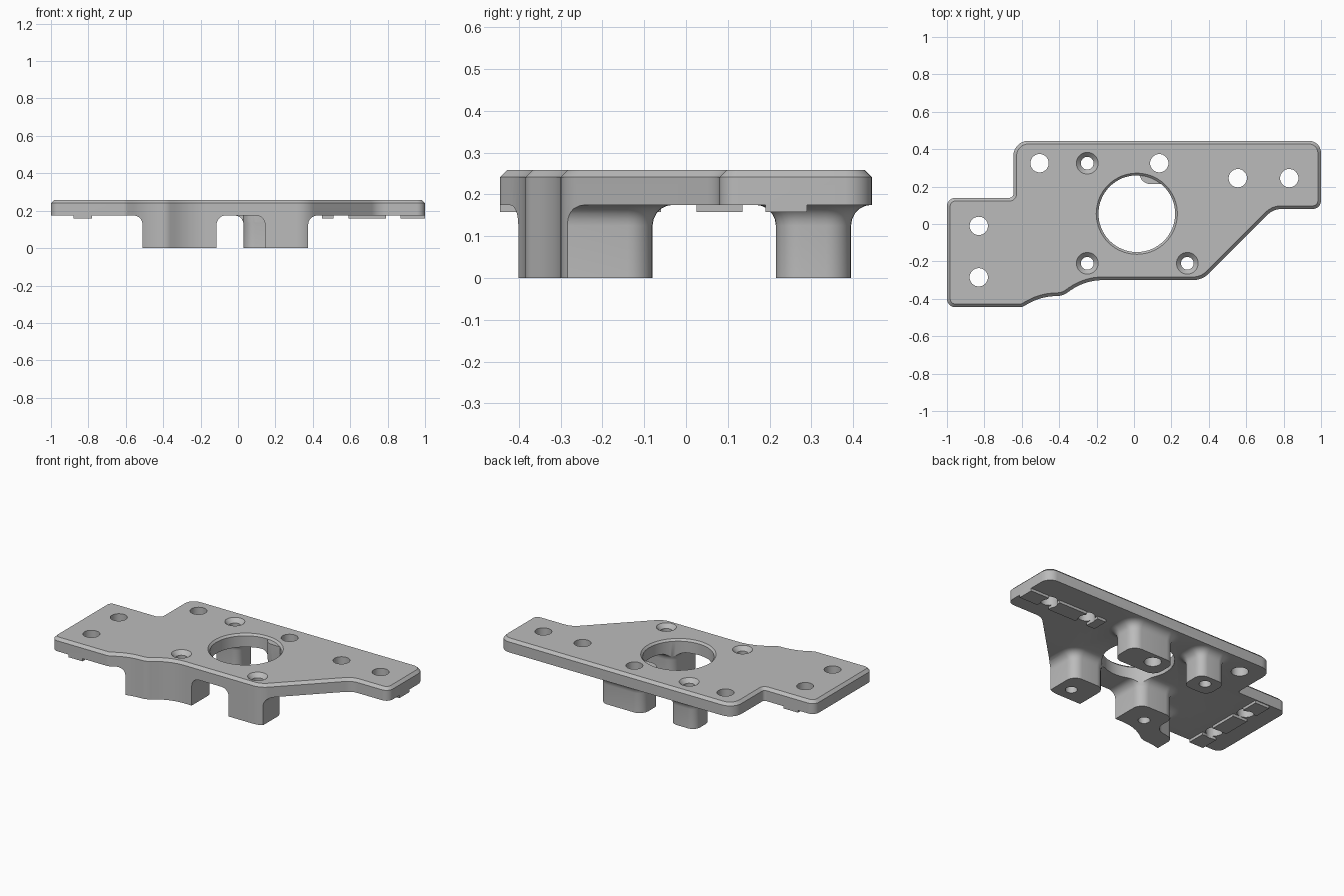
import bpy, bmesh, math
from mathutils import Vector

cube = bpy.data.objects.get("Cube")
if cube:
    bpy.data.objects.remove(cube, do_unlink=True)

BOTTOM, TOP = 0.175, 0.258
FLARE = 0.05

grey = bpy.data.materials.new("plain_grey")
grey.use_nodes = True
grey.diffuse_color = (0.5, 0.5, 0.5, 1)
grey.node_tree.nodes["Principled BSDF"].inputs["Base Color"].default_value = (0.5, 0.5, 0.5, 1)


def rounded(corners, steps=7):
    """Counter-clockwise polygon of (x, y, radius) with rounded corners."""
    out = []
    for i, (x, y, r) in enumerate(corners):
        p = Vector((x, y))
        a = (Vector(corners[i - 1][:2]) - p).normalized()
        b = (Vector(corners[(i + 1) % len(corners)][:2]) - p).normalized()
        if r == 0:
            out.append(p)
            continue
        half = a.angle(b) / 2
        centre = p + (a + b).normalized() * r / math.sin(half)
        start = p + a * r / math.tan(half) - centre
        end = p + b * r / math.tan(half) - centre
        sweep = start.angle(end)
        for k in range(steps + 1):
            t = k / steps
            out.append(centre + (start * math.sin((1 - t) * sweep)
                                 + end * math.sin(t * sweep)) / math.sin(sweep))
    return out


def offset(loop, d):
    """Move a counter-clockwise loop outward by d."""
    out = []
    for i, p in enumerate(loop):
        e = (p - loop[i - 1]).normalized()
        f = (loop[(i + 1) % len(loop)] - p).normalized()
        n, m = Vector((e.y, -e.x)), Vector((f.y, -f.x))
        out.append(p + (n + m) * d / (1 + n.dot(m)))
    return out


def loft(name, rings):
    """Solid through (loop, z) rings, capped at both ends."""
    bm = bmesh.new()
    layers = [[bm.verts.new((p.x, p.y, z)) for p in loop] for loop, z in rings]
    n = len(layers[0])
    for lo, hi in zip(layers, layers[1:]):
        for i in range(n):
            j = (i + 1) % n
            bm.faces.new((lo[i], lo[j], hi[j], hi[i]))
    bm.faces.new(layers[0][::-1])
    bm.faces.new(layers[-1])
    bmesh.ops.recalc_face_normals(bm, faces=bm.faces)
    mesh = bpy.data.meshes.new(name)
    bm.to_mesh(mesh)
    bm.free()
    ob = bpy.data.objects.new(name, mesh)
    mesh.materials.append(grey)
    bpy.context.collection.objects.link(ob)
    return ob


def rect(x0, x1, y0, y1, r=0.0):
    return rounded([(x0, y0, r), (x1, y0, r), (x1, y1, r), (x0, y1, r)])


def turned(name, x, y, profile, n=32):
    """Round solid from (radius, z) pairs."""
    ring = [Vector((math.cos(math.tau * k / n), math.sin(math.tau * k / n))) for k in range(n)]
    return loft(name, [([Vector((x, y)) + v * r for v in ring], z) for r, z in profile])


def combine(target, tool, operation):
    mod = target.modifiers.new("combine", "BOOLEAN")
    mod.operation, mod.solver, mod.object = operation, "EXACT", tool
    bpy.context.view_layer.objects.active = target
    bpy.ops.object.modifier_apply(modifier=mod.name)
    bpy.data.objects.remove(tool, do_unlink=True)


# Oversized slab that the outline later trims
body = loft("mounting_plate", [(rect(-1.2, 1.2, -0.7, 0.7), BOTTOM),
                               (rect(-1.2, 1.2, -0.7, 0.7), 0.4)])

# Bosses with flared roots
back_boss = rect(0.03, 0.335, 0.215, 0.395, 0.06)
bosses = {
    "back_boss": back_boss,
    "small_boss": rect(-0.34, -0.16, 0.235, 0.395, 0.05),
    "front_boss": rect(0.145, 0.375, -0.5, -0.08, 0.06),
    "scalloped_boss": rounded([(-0.51, -0.6, 0), (-0.115, -0.6, 0), (-0.115, -0.08, 0.06),
                               (-0.36, -0.08, 0.06), (-0.36, -0.24, 0.07), (-0.51, -0.27, 0.05)]),
}
for name, loop in bosses.items():
    rings = [(loop, 0)]
    for k in range(6):
        a = math.pi / 2 * k / 5
        rings.append((offset(loop, FLARE * (1 - math.cos(a))),
                      BOTTOM - FLARE + FLARE * math.sin(a)))
    rings.append((rings[-1][0], 0.2))
    combine(body, loft(name, rings), "UNION")

# Locating pads, split at the screw holes
pads = [(x0, x1, 0.19, 0.29) for x0, x1 in ((0.45, 0.51), (0.59, 0.79), (0.87, 1.1))]
pads += [(-0.88, -0.78, y0, y1) for y0, y1 in ((-0.6, -0.33), (-0.24, -0.06), (0.025, 0.135))]
for p in pads:
    combine(body, loft("pad", [(rect(*p), 0.158), (rect(*p), 0.2)]), "UNION")

# Plate outline with chamfered top edge
outline = rounded([
    (-1, -0.445, 0.045), (-0.6, -0.445, 0.05), (-0.5, -0.39, 0.3), (-0.38, -0.383, 0.08),
    (-0.26, -0.30, 0.3), (0.365, -0.30, 0.12), (0.745, 0.08, 0.1), (1, 0.08, 0.045),
    (1, 0.445, 0.065), (-0.645, 0.445, 0.08), (-0.645, 0.14, 0.02), (-1, 0.14, 0.045)])
trim = loft("outline", [(outline, -0.1), (outline, TOP - 0.017), (offset(outline, -0.017), TOP)])
combine(body, trim, "INTERSECT")

# Central opening, leaving the back boss standing into it
opening = turned("opening", 0.015, 0.055,
                 [(0.205, -0.1), (0.205, TOP - 0.012), (0.217, TOP), (0.217, 0.3)], 64)
core = offset(back_boss, 0.002)
combine(opening, loft("core", [(core, -0.3), (core, TOP - 0.012)]), "DIFFERENCE")
combine(body, opening, "DIFFERENCE")

# Plain screw holes
for x, y in ((-0.505, 0.325), (0.555, 0.245), (0.83, 0.245), (-0.83, -0.01), (-0.83, -0.285),
             (0.135, 0.325)):
    combine(body, turned("hole", x, y, [(0.049, -0.1), (0.049, 0.3)]), "DIFFERENCE")

# Countersunk screw holes
for x, y in ((-0.25, 0.325), (-0.25, -0.21), (0.285, -0.21)):
    profile = [(0.034, -0.1), (0.034, TOP - 0.025), (0.058, TOP), (0.058, 0.3)]
    combine(body, turned("countersink", x, y, profile), "DIFFERENCE")

bpy.ops.object.select_all(action="DESELECT")
body.select_set(True)
bpy.context.view_layer.objects.active = body
bpy.ops.object.shade_smooth_by_angle(angle=math.radians(30))
